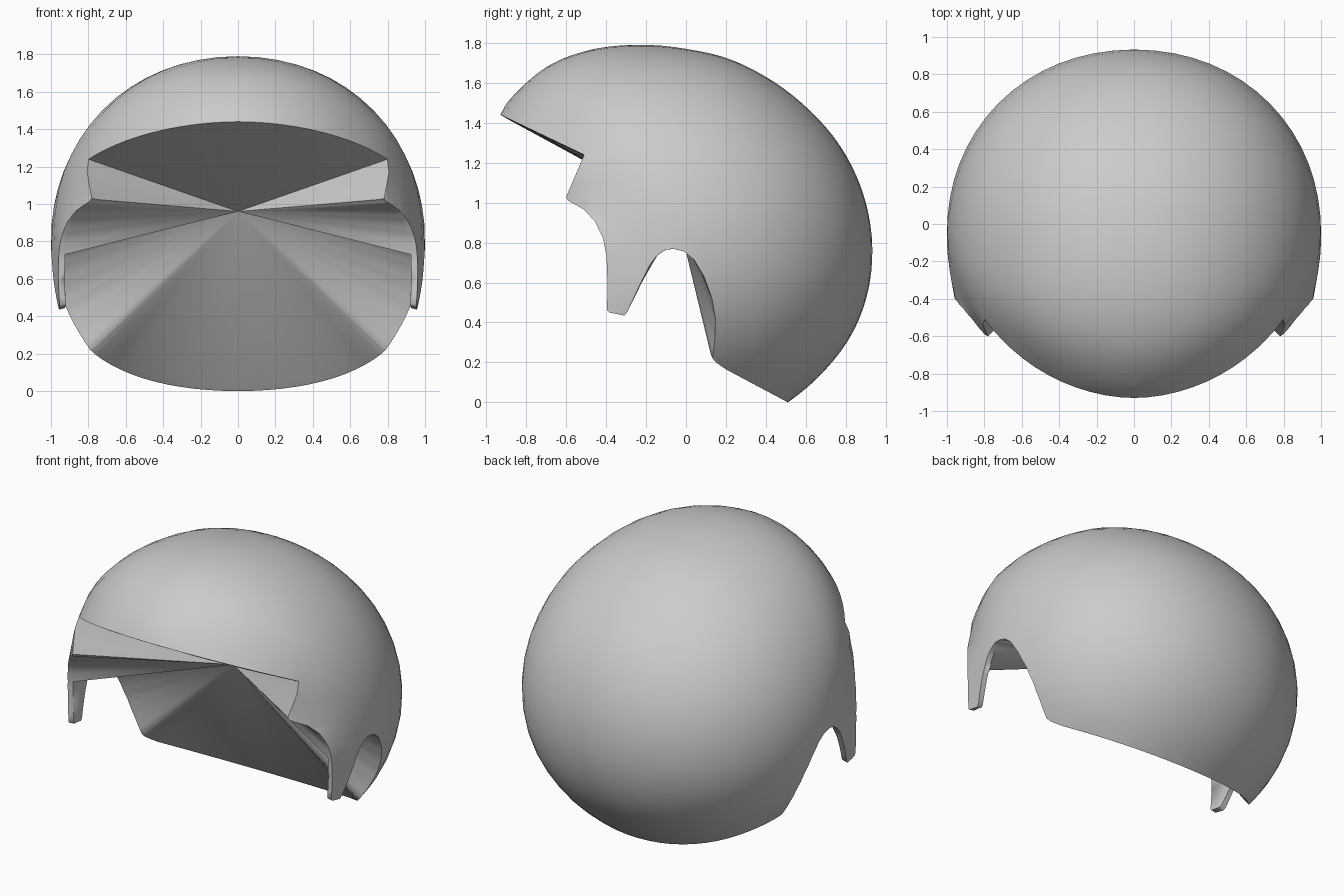
import bpy, bmesh, math
from mathutils import Vector
from mathutils.geometry import delaunay_2d_cdt

if "Cube" in bpy.data.objects:
    bpy.data.objects.remove(bpy.data.objects["Cube"])

CY, CZ = -0.05, 0.80                    # side pole of the shell
APEX = Vector((0, -0.05, 0.96))         # point where the inner faces meet
HALF = math.pi / 2
RIM = 0.028                             # thickness of the rounded rim

# Midline profile (y, z): front, over the crown, down the back, then underneath
profile = [(-.93, 1.44), (-.8, 1.6), (-.68, 1.69), (-.5, 1.76), (-.25, 1.79), (0, 1.77),
           (.2, 1.725), (.4, 1.63), (.6, 1.48), (.75, 1.315), (.875, 1.08), (.932, .8),
           (.91, .55), (.835, .35), (.7, .165), (.51, 0), (.15, -.16), (-.88, -.38),
           (-1.1, -.28), (-1.2, .31), (-.95, 1.16)]
# Cut edge in side view: fringe, temple, sideburn, ear opening, nape
outline = [(-.93, 1.44), (-.51, 1.24), (-.6, 1.03), (-.59, 1.01), (-.51, .965), (-.455, .905),
           (-.415, .82), (-.398, .73), (-.393, .6), (-.395, .46), (-.385, .45), (-.31, .435),
           (-.295, .45), (-.235, .58), (-.18, .69), (-.145, .735), (-.1, .765), (-.06, .768),
           (-.01, .755), (.04, .715), (.09, .63), (.13, .52), (.147, .42), (.145, .32),
           (.133, .22), (.15, .2), (.2, .165), (.51, 0)]

polar = sorted((math.atan2(z - CZ, y - CY), math.hypot(y - CY, z - CZ)) for y, z in profile)
N = len(polar)


def knot(i):
    t, r = polar[i % N]
    return t + 2 * math.pi * (i // N), r


def radius(t):
    """Smooth periodic radius of the midline profile."""
    if t < polar[0][0]:
        t += 2 * math.pi
    i = max(k for k in range(N) if polar[k][0] <= t)
    (t0, r0), (t1, r1), (t2, r2), (t3, r3) = (knot(i + k) for k in (-1, 0, 1, 2))
    h = t2 - t1
    s = (t - t1) / h
    m1, m2 = (r2 - r0) / (t2 - t0) * h, (r3 - r1) / (t3 - t1) * h
    return ((2*s**3 - 3*s**2 + 1) * r1 + (s**3 - 2*s**2 + s) * m1
            + (3*s**2 - 2*s**3) * r2 + (s**3 - s**2) * m2)


def flat(y, z):
    """Side view point to the flattened half shell."""
    t = math.atan2(z - CZ, y - CY)
    a = math.asin(min(1, math.hypot(y - CY, z - CZ) / radius(t)))
    return Vector((a * math.cos(t), a * math.sin(t)))


def surface(p, side):
    """Flattened point to the shell surface, a little fuller than an ellipsoid, slimmer at the temples."""
    a, t = min(p.length, HALF), math.atan2(p.y, p.x)
    n = 2.08 - .18 * math.exp(-((t - 2.5) / .35) ** 2)
    r = radius(t) * math.sin(a)
    x = (1 - math.sin(a) ** n) ** (1 / n) if a < HALF - 1e-4 else 0
    return side * x, CY + r * math.cos(t), CZ + r * math.sin(t)


# Border of the half shell: cut edge, then the midline arc
border = []
last = len(outline) - 2
for i in range(last + 1):
    (y0, z0), (y1, z1) = outline[i], outline[i + 1]
    steps = 12 if i in (0, last) else 3
    for k in range(steps):
        f = k / steps
        if i == 0:
            f = 1 - math.cos(f * HALF)
        elif i == last:
            f = math.sin(f * HALF)
        border.append(flat(y0 + (y1 - y0) * f, z0 + (z1 - z0) * f))
start = math.atan2(outline[-1][1] - CZ, outline[-1][0] - CY)
end = math.atan2(outline[0][1] - CZ, outline[0][0] - CY)
for k in range(56):
    t = start + (end - start) * k / 56
    border.append(Vector((HALF * math.cos(t), HALF * math.sin(t))))

# Rings of points inside the border
points = list(border)
for k in range(1, 16):
    a = HALF * k / 16
    count = max(8, 4 * k)
    for j in range(count):
        t = 2 * math.pi * j / count
        p = Vector((a * math.cos(t), a * math.sin(t)))
        if min((p - b).length for b in border) > .04:
            points.append(p)
verts2d, _, tris = delaunay_2d_cdt(points, [], [list(range(len(border)))], 1, 1e-6)[:3]

# Outer shell, both halves welded at the midline
bm = bmesh.new()
for side in (1, -1):
    vs = [bm.verts.new(surface(p, side)) for p in verts2d]
    for tri in tris:
        order = tri if side > 0 else list(reversed(tri))
        bm.faces.new([vs[i] for i in order])
bmesh.ops.delete(bm, geom=[v for v in bm.verts if not v.link_faces], context='VERTS')
bmesh.ops.remove_doubles(bm, verts=bm.verts, dist=2e-4)
bmesh.ops.recalc_face_normals(bm, faces=bm.faces)

# Walk the cut edge in order, starting at the middle of the fringe
rim_edges = [e for e in bm.edges if e.is_boundary]
first = max((v for e in rim_edges for v in e.verts), key=lambda v: v.co.z - abs(v.co.x))
loop, edge = [first], next(e for e in first.link_edges if e.is_boundary)
while len(loop) <= len(rim_edges):
    v = edge.other_vert(loop[-1])
    if v is first:
        break
    loop.append(v)
    edge = next(e for e in v.link_edges if e.is_boundary and e is not edge)

# Rounded rim turning inward
bm.normal_update()
inner = []
for v in loop:
    out = v.normal if v.normal.dot(v.co - APEX) > 0 else -v.normal
    inner.append(bm.verts.new(v.co - out * RIM + (APEX - v.co).normalized() * .006))
count = len(loop)
for i in range(count):
    j = (i + 1) % count
    bm.faces.new((loop[i], loop[j], inner[j], inner[i]))

# Inner faces run to the apex; each sideburn gets its own thin back plate
tip = bm.verts.new(APEX)
in_burn = [v.co.z < .737 and v.co.y < -.14 for v in loop]
i = 0
while i < count:
    j = i + 1
    if in_burn[i] and in_burn[j % count]:
        while in_burn[(j + 1) % count]:
            j += 1
        if j - i > 1:
            plate = bm.faces.new(inner[i:j + 1])
            bmesh.ops.triangulate(bm, faces=[plate])
    bm.faces.new((inner[i], inner[j % count], tip))
    i = j
bmesh.ops.recalc_face_normals(bm, faces=bm.faces)
if bm.calc_volume(signed=True) < 0:
    bmesh.ops.reverse_faces(bm, faces=bm.faces)

mesh = bpy.data.meshes.new("hair_cap")
bm.to_mesh(mesh)
bm.free()
cap = bpy.data.objects.new("hair_cap", mesh)
bpy.context.collection.objects.link(cap)
grey = bpy.data.materials.new("light grey")
grey.diffuse_color = (.6, .6, .6, 1)
grey.use_nodes = True
grey.node_tree.nodes["Principled BSDF"].inputs["Base Color"].default_value = grey.diffuse_color
mesh.materials.append(grey)
bpy.context.view_layer.objects.active = cap
cap.select_set(True)
bpy.ops.object.shade_smooth_by_angle(angle=math.radians(60))
